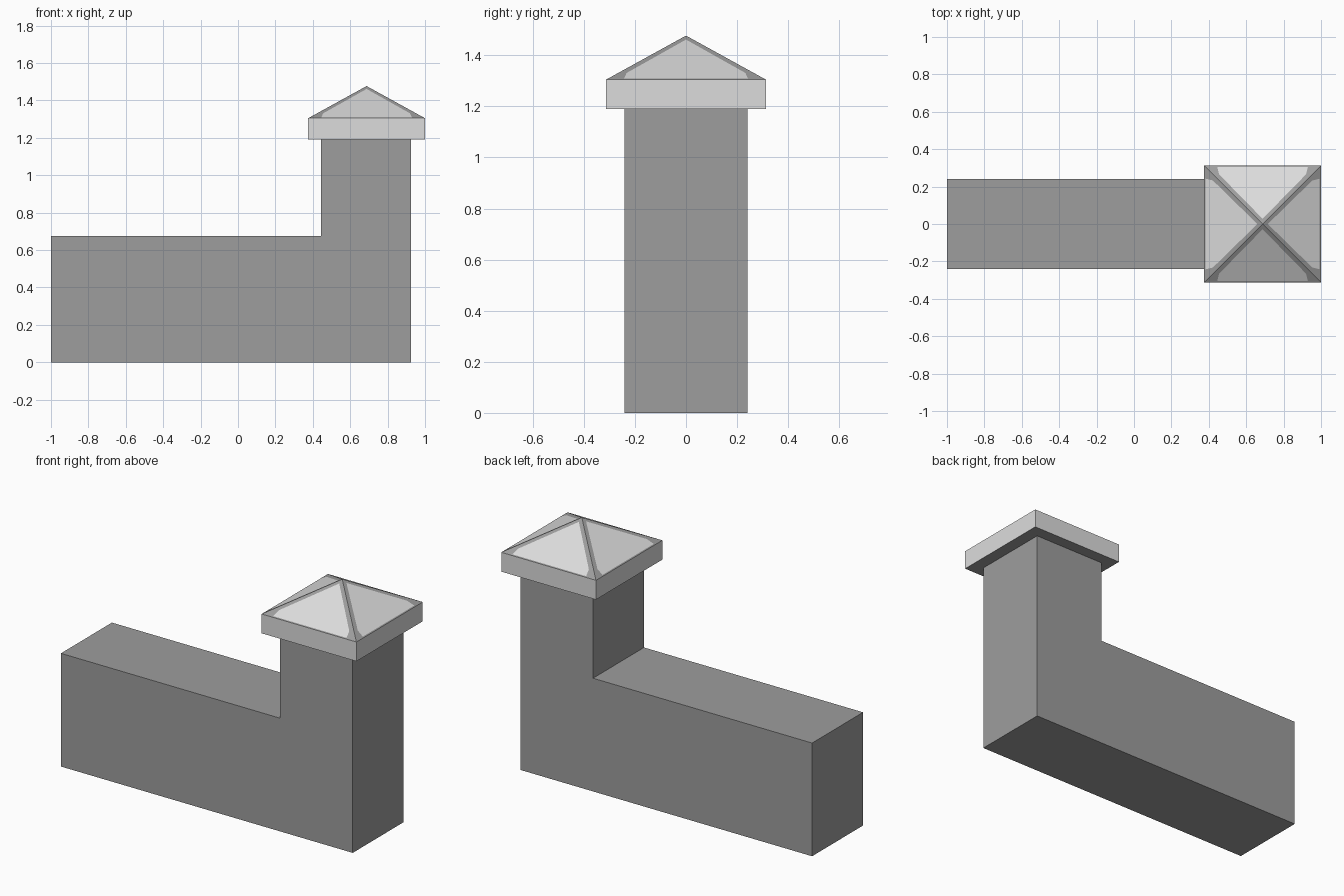
import bpy, bmesh
from mathutils import Matrix, Vector

if "Cube" in bpy.data.objects:
    bpy.data.objects.remove(bpy.data.objects["Cube"])


def make_material(name, value):
    mat = bpy.data.materials.new(name)
    mat.diffuse_color = (value, value, value, 1)
    mat.use_nodes = True
    mat.node_tree.nodes["Principled BSDF"].inputs["Base Color"].default_value = mat.diffuse_color
    return mat


stone = make_material("dark grey stone", 0.337)
pale = make_material("pale grey stone", 0.72)


def make_object(name, bm, mats):
    bmesh.ops.remove_doubles(bm, verts=bm.verts, dist=0.0001)
    bmesh.ops.recalc_face_normals(bm, faces=bm.faces)
    mesh = bpy.data.meshes.new(name)
    bm.to_mesh(mesh)
    bm.free()
    for mat in mats:
        mesh.materials.append(mat)
    obj = bpy.data.objects.new(name, mesh)
    bpy.context.collection.objects.link(obj)
    return obj


# Low wall and end pillar: one L-shaped profile extruded in depth
bm = bmesh.new()
profile = [(-1, 0), (0.925, 0), (0.925, 1.19), (0.445, 1.19), (0.445, 0.675), (-1, 0.675)]
face = bm.faces.new([bm.verts.new((x, -0.24, z)) for x, z in profile])
extruded = bmesh.ops.extrude_face_region(bm, geom=[face])["geom"]
bmesh.ops.translate(bm, vec=(0, 0.48, 0),
                    verts=[v for v in extruded if isinstance(v, bmesh.types.BMVert)])
make_object("wall_and_pillar", bm, [stone])

# Pillar cap: square slab with a pyramid top, one quarter repeated four times
HALF, BOTTOM, EAVE, APEX = 0.3125, 1.19, 1.305, 1.477
CENTRE_X = 0.6875
bm = bmesh.new()


def slope(u, d):
    """Point on the front roof slope, u along the eave, d inward from it."""
    return Vector((u, d - HALF, EAVE + (APEX - EAVE) * d / HALF))


for quarter in range(4):
    turn = Matrix.Rotation(quarter * 1.5707963268, 4, 'Z')
    turn.translation = (CENTRE_X, 0, 0)

    def add(points, index):
        f = bm.faces.new([bm.verts.new(turn @ Vector(p)) for p in points])
        f.material_index = index

    e1, e2, top = slope(-HALF, 0), slope(HALF, 0), slope(0, HALF)
    a1, a2 = slope(-HALF + 0.07, 0.007), slope(HALF - 0.07, 0.007)
    b1, b2 = slope(-HALF + 0.08, 0.047), slope(HALF - 0.08, 0.047)
    tip = slope(0, HALF - 0.028)
    # Pale panel with dark hips, corners and eave line around it
    add([a1, a2, b2, tip, b1], 1)
    add([e1, e2, a2, a1], 0)
    add([e2, top, tip, b2, a2], 0)
    add([top, e1, a1, b1, tip], 0)
    # Slab side
    low1, low2 = Vector((-HALF, -HALF, BOTTOM)), Vector((HALF, -HALF, BOTTOM))
    add([low1, low2, e2, e1], 1)
    # Dark underside
    add([low2, low1, (0, 0, BOTTOM)], 0)

make_object("pillar_cap", bm, [stone, pale])
